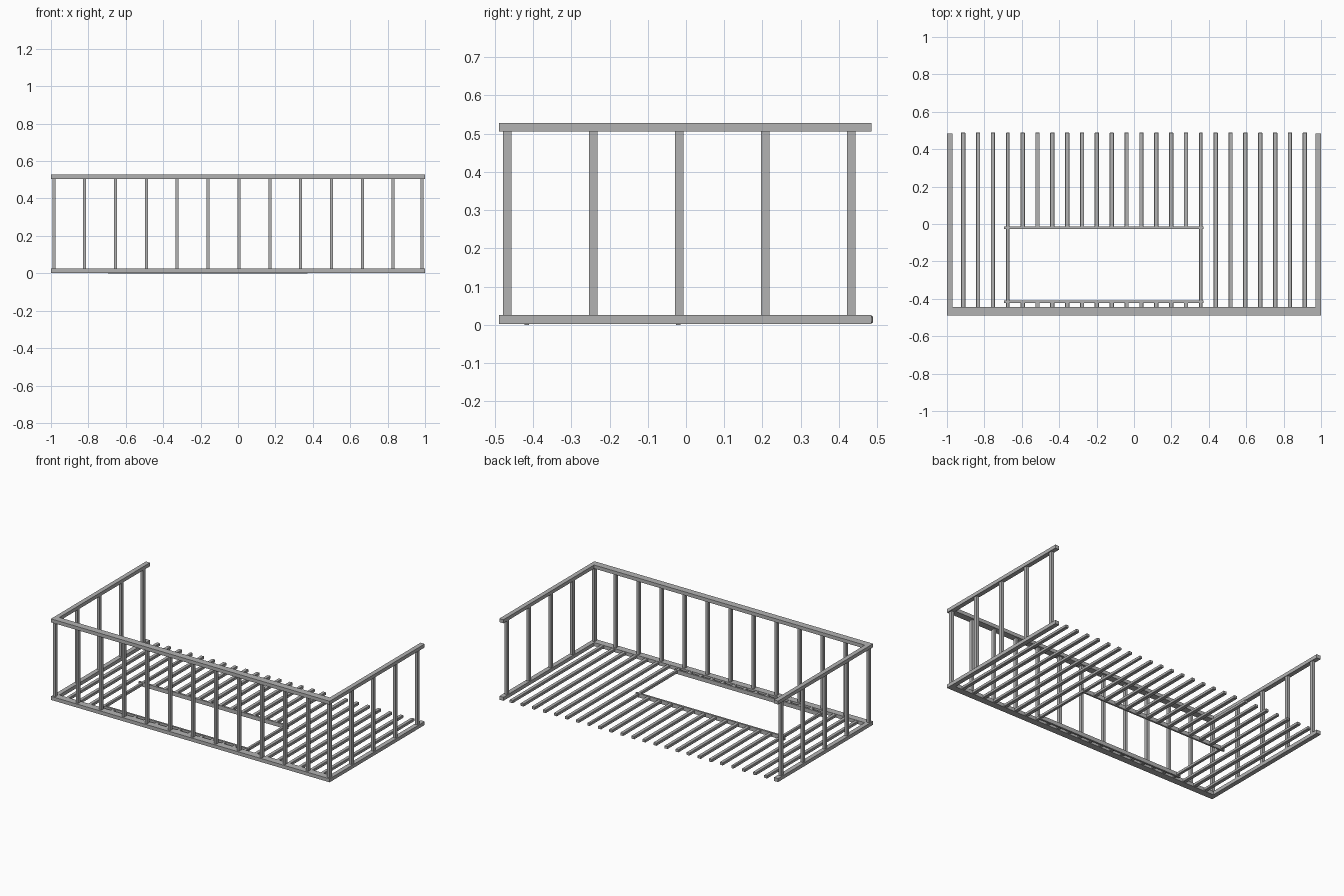
import bpy

if "Cube" in bpy.data.objects:
    bpy.data.objects.remove(bpy.data.objects["Cube"])

# Dark grey metal for every part
metal = bpy.data.materials.new("dark_grey_metal")
metal.diffuse_color = (0.45, 0.45, 0.45, 1)
metal.use_nodes = True
metal.node_tree.nodes["Principled BSDF"].inputs["Base Color"].default_value = metal.diffuse_color

def box(name, x0, x1, y0, y1, z0, z1, bevel=0.0):
    """Box given by its extents, with an optional small edge bevel."""
    bpy.ops.mesh.primitive_cube_add(size=1, location=((x0+x1)/2, (y0+y1)/2, (z0+z1)/2))
    ob = bpy.context.object
    ob.name = name
    ob.scale = (x1-x0, y1-y0, z1-z0)
    bpy.ops.object.transform_apply(location=False, rotation=False, scale=True)
    ob.data.materials.append(metal)
    if bevel:
        m = ob.modifiers.new("edge_bevel", 'BEVEL')
        m.width = bevel
        m.segments = 1
    return ob

FRONT, RAIL_IN, BACK = -0.489, -0.445, 0.485
LOW, HIGH = (0.002, 0.025), (0.505, 0.528)

# Top and bottom rails: one along the front, one on each side
for level, (z0, z1) in (("bottom", LOW), ("top", HIGH)):
    box(f"front_{level}_rail", -1, 1, FRONT, RAIL_IN, z0, z1)
    for side, s in (("left", -1), ("right", 1)):
        xa, xb = sorted((s*0.971, s*1.0))
        box(f"{side}_{level}_rail", xa, xb, RAIL_IN, BACK, z0, z1)

# Side balusters, the first of which is the corner post
for side, s in (("left", -1), ("right", 1)):
    for i in range(5):
        y = -0.467 + 0.2248*i
        x = s*0.984
        box(f"{side}_baluster", x-0.009, x+0.009, y-0.011, y+0.011, LOW[1], HIGH[0])

# Front balusters
for i in range(-5, 6):
    x = 0.005 + 0.165*i
    box("front_baluster", x-0.008, x+0.008, -0.478, -0.456, LOW[1], HIGH[0])

# Floor slats, interrupted by the hatch opening
for i in range(24):
    x = -0.913 + 0.0794*i
    w = 0.009 if i in (3, 16) else 0.0115
    if 3 < i < 16:
        spans = ((-0.46, -0.42), (-0.022, 0.489))
    else:
        spans = ((-0.46, 0.489),)
    for y0, y1 in spans:
        box("floor_slat", x-w, x+w, y0, y1, 0.005, 0.023, 0.002)

# Hatch trim bars across the front and back of the opening
for name, y in (("hatch_front_bar", -0.416), ("hatch_back_bar", -0.020)):
    box(name, -0.695, 0.371, y-0.006, y+0.006, 0.0, 0.0255)
